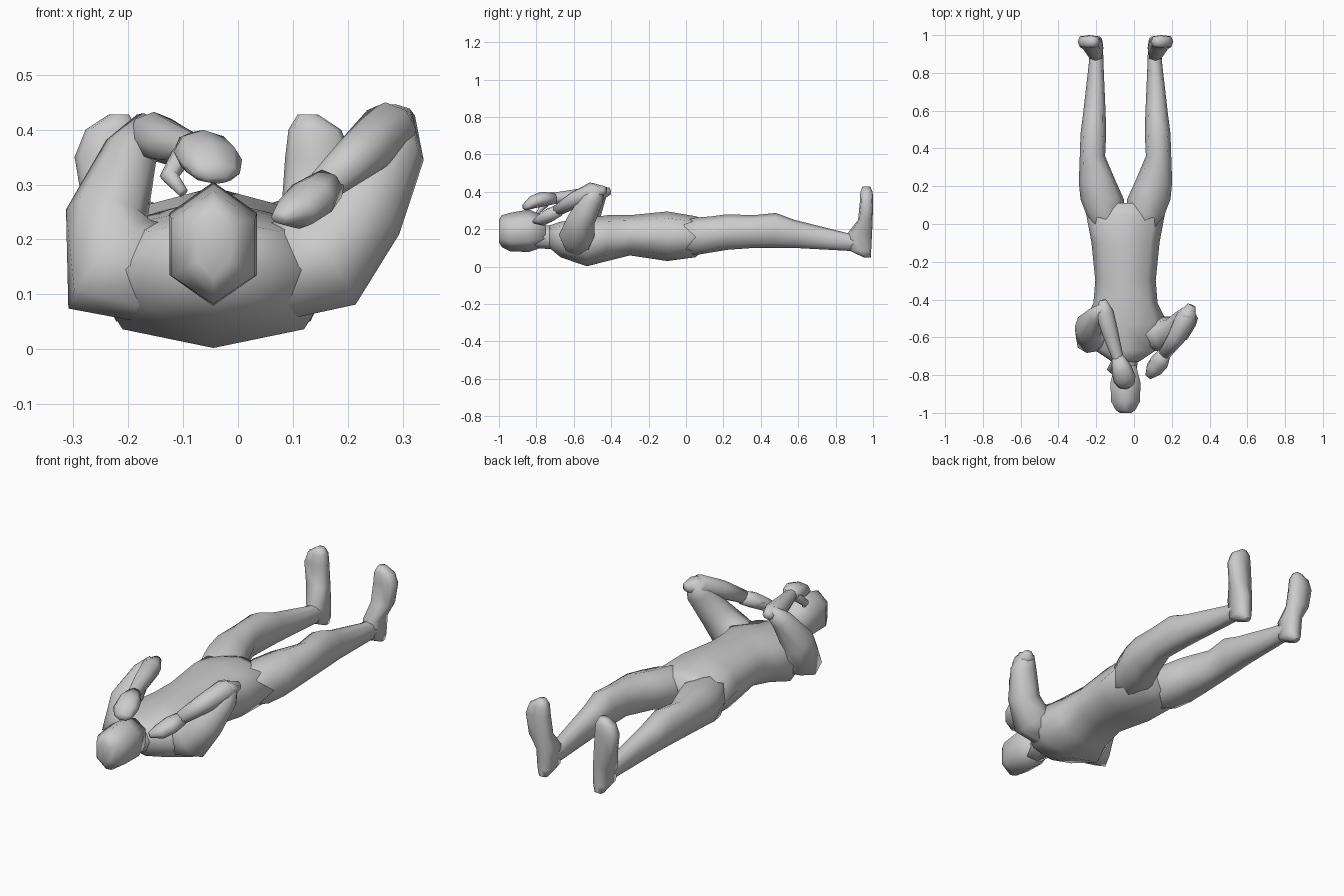
import bpy, bmesh, math
from mathutils import Vector

CX = -0.045  # body centre line


def loft(name, rings, n=8, axis=None, hint=(0, 0, 1), square=1.0):
    """Skin rings of (centre, half_u, half_v); planes follow the path or a fixed axis."""
    bm = bmesh.new()
    cs = [Vector(r[0]) for r in rings]
    loops = []
    for i, (c, ru, rv) in enumerate(rings):
        t = Vector(axis) if axis else cs[min(i + 1, len(cs) - 1)] - cs[max(i - 1, 0)]
        t.normalize()
        u = t.cross(Vector(hint)).normalized()
        v = u.cross(t)
        loop = []
        for k in range(n):
            a = math.pi / 2 + 2 * math.pi * k / n
            f = square if n == 8 and k % 2 else 1.0
            loop.append(bm.verts.new(cs[i] + (u * (ru * math.cos(a)) + v * (rv * math.sin(a))) * f))
        loops.append(loop)
    for a, b in zip(loops, loops[1:]):
        for k in range(n):
            j = (k + 1) % n
            bm.faces.new((a[k], a[j], b[j], b[k]))
    bm.faces.new(loops[0])
    bm.faces.new(loops[-1])
    bmesh.ops.recalc_face_normals(bm, faces=bm.faces)
    me = bpy.data.meshes.new(name)
    bm.to_mesh(me)
    bm.free()
    ob = bpy.data.objects.new(name, me)
    bpy.context.collection.objects.link(ob)
    bpy.ops.object.select_all(action='DESELECT')
    ob.select_set(True)
    bpy.context.view_layer.objects.active = ob
    bpy.ops.object.shade_smooth_by_angle(angle=math.radians(85))
    return ob


def slices(name, rows, n=8, x=0.0, sq=1.0):
    """Loft along y from rows of (y, half width, z low, z high)."""
    return loft(name, [((CX + x, y, (a + b) / 2), w, (b - a) / 2) for y, w, a, b in rows],
                n, axis=(0, 1, 0), square=sq)


# Torso
slices("torso", [(-0.73, .07, .10, .22), (-0.67, .16, .05, .24), (-0.53, .225, .002, .26),
                 (-0.42, .17, .03, .275), (-0.3, .16, .06, .275), (-0.1, .18, .03, .295),
                 (0.05, .208, .05, .27), (0.11, .15, .10, .25)], sq=1.04)

# Head and neck
slices("head", [(-1.0, .035, .13, .25), (-0.985, .06, .105, .275), (-0.94, .088, .082, .288),
                (-0.84, .092, .078, .305), (-0.75, .065, .11, .27)], n=6)
slices("neck", [(-0.82, .055, .1, .22), (-0.67, .07, .09, .22)])

# Legs and upright feet
for s, side in ((-1, "left"), (1, "right")):
    leg = [(-0.07, .09, .06, .09, .23), (.05, .107, .10, .062, .262), (.13, .123, .115, .075, .268),
           (.22, .148, .099, .09, .28), (.36, .175, .067, .10, .275), (.48, .17, .068, .10, .287),
           (.58, .165, .06, .10, .25), (.86, .155, .038, .085, .18), (.95, .155, .036, .08, .18)]
    loft(side + "_leg", [((CX + s * d, y, (a + b) / 2), w, (b - a) / 2) for y, d, w, a, b in leg],
         axis=(0, 1, 0), square=1.05)
    foot = [(.05, .155, .022, .95, .99), (.085, .155, .038, .875, .99), (.18, .158, .04, .865, .995),
            (.25, .18, .056, .92, .998), (.35, .192, .061, .93, 1.0), (.40, .185, .048, .932, .998),
            (.428, .172, .018, .945, .985)]
    loft(side + "_foot", [((CX + s * d, (a + b) / 2, z), w, (b - a) / 2) for z, d, w, a, b in foot],
         axis=(0, 0, 1), hint=(0, 1, 0), square=1.15)

# Bent arms
loft("left_upper_arm", [((-.12, -.58, .13), .09, .08), ((-.235, -.585, .155), .11, .10),
                        ((-.24, -.545, .24), .075, .08), ((-.195, -.48, .36), .05, .05),
                        ((-.16, -.44, .41), .03, .025)], hint=(0, 1, 0))
loft("left_forearm", [((-.165, -.405, .405), .02, .018), ((-.155, -.47, .388), .048, .045),
                      ((-.125, -.58, .375), .043, .04), ((-.085, -.71, .365), .03, .03)])
loft("right_upper_arm", [((.04, -.58, .13), .085, .08), ((.16, -.585, .165), .10, .095),
                         ((.225, -.56, .25), .08, .075), ((.277, -.50, .365), .065, .06),
                         ((.285, -.465, .43), .038, .035)], hint=(0, 1, 0))
loft("right_forearm", [((.305, -.43, .41), .022, .02), ((.275, -.50, .40), .055, .052),
                       ((.225, -.60, .355), .047, .045), ((.16, -.69, .30), .033, .032)])

# Hands with curled fingers and thumbs
loft("left_hand", [((-.087, -.70, .365), .03, .03), ((-.065, -.77, .36), .055, .04),
                   ((-.05, -.82, .345), .06, .035), ((-.04, -.855, .32), .045, .022),
                   ((-.037, -.865, .308), .02, .01)])
loft("left_thumb", [((-.10, -.73, .355), .022, .022), ((-.125, -.77, .315), .018, .018),
                    ((-.10, -.795, .285), .01, .01)], n=6, hint=(1, 0, 0))
loft("right_hand", [((.165, -.68, .30), .033, .033), ((.135, -.73, .275), .05, .038),
                    ((.105, -.77, .25), .045, .033), ((.075, -.81, .24), .018, .012)])
loft("right_thumb", [((.14, -.70, .285), .022, .022), ((.10, -.72, .275), .018, .018),
                     ((.085, -.75, .265), .01, .01)], n=6, hint=(0, 0, 1))
